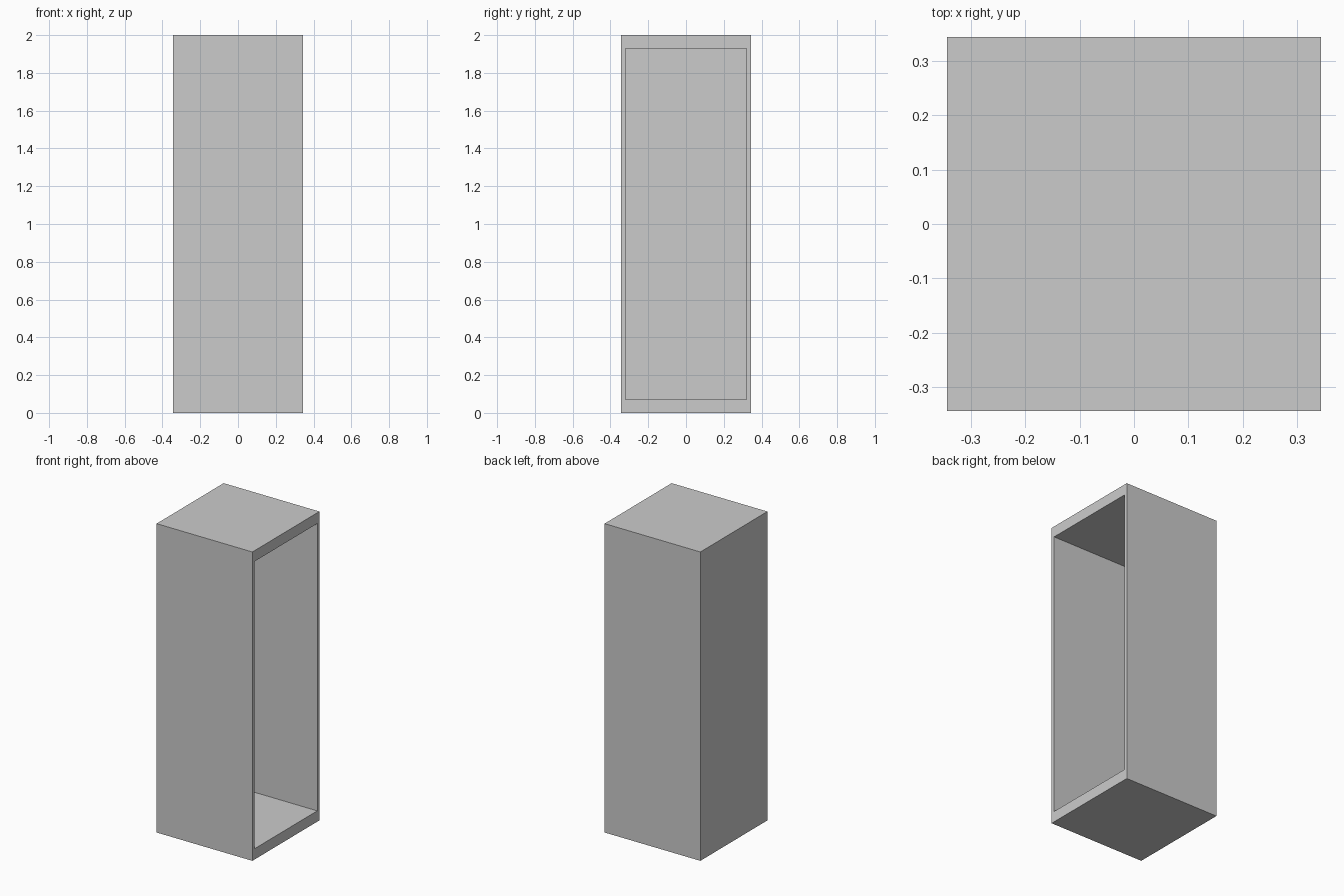
import bpy
import bmesh

cube = bpy.data.objects.get("Cube")
if cube:
    bpy.data.objects.remove(cube, do_unlink=True)

HALF, HEIGHT = 0.343, 2.0      # outer size
WALL, SLAB = 0.022, 0.07       # side wall and top/bottom thickness

# Plain grey paint
grey = bpy.data.materials.new("plain_grey")
grey.use_nodes = True
grey.diffuse_color = (0.6, 0.6, 0.6, 1)
grey.node_tree.nodes["Principled BSDF"].inputs["Base Color"].default_value = grey.diffuse_color

# Outer box
bm = bmesh.new()
bmesh.ops.create_cube(bm, size=1)
for v in bm.verts:
    v.co.x *= 2 * HALF
    v.co.y *= 2 * HALF
    v.co.z = (v.co.z + 0.5) * HEIGHT

# Frame around the opening on the +x side
bm.normal_update()
opening = max(bm.faces, key=lambda f: f.normal.x)
bmesh.ops.inset_individual(bm, faces=[opening], thickness=WALL, use_even_offset=True)
for v in opening.verts:
    v.co.z = SLAB if v.co.z < HEIGHT / 2 else HEIGHT - SLAB

# Hollow interior, pushed in to the thin wall on the -x side
hollow = bmesh.ops.extrude_discrete_faces(bm, faces=[opening])["faces"][0]
for v in hollow.verts:
    v.co.x = -HALF + WALL
bmesh.ops.recalc_face_normals(bm, faces=bm.faces[:])

mesh = bpy.data.meshes.new("open_cabinet")
bm.to_mesh(mesh)
bm.free()
mesh.materials.append(grey)
bpy.context.collection.objects.link(bpy.data.objects.new("open_cabinet", mesh))
